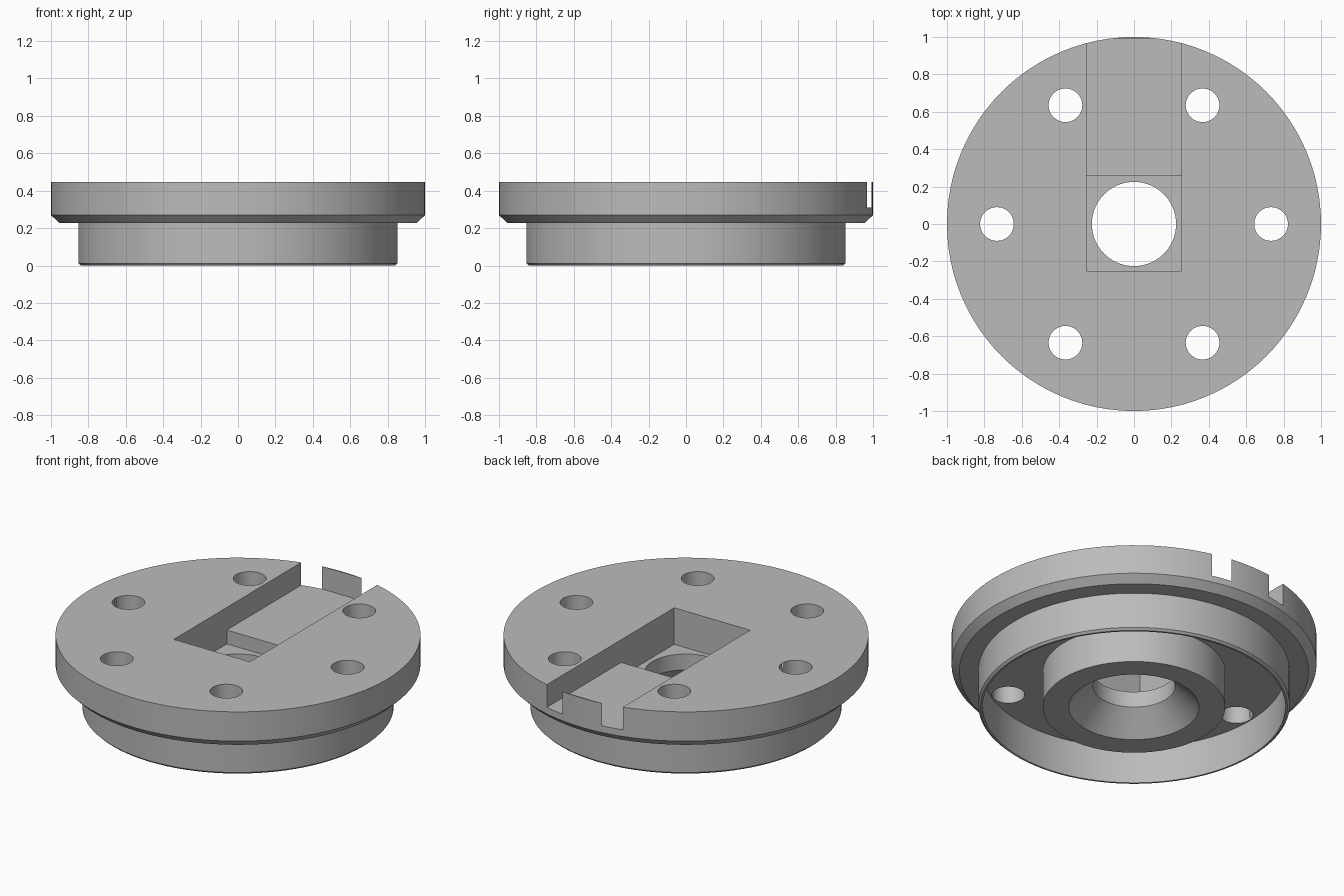
import bpy
import bmesh
from math import cos, sin, pi, radians
from mathutils import Matrix

if "Cube" in bpy.data.objects:
    bpy.data.objects.remove(bpy.data.objects["Cube"], do_unlink=True)

SEGMENTS = 96
TOP = 0.447

steel = bpy.data.materials.new("plain_grey")
steel.use_nodes = True
grey = (0.5, 0.5, 0.5, 1)
steel.diffuse_color = grey
steel.node_tree.nodes["Principled BSDF"].inputs["Base Color"].default_value = grey


def make_object(name, bm):
    bmesh.ops.recalc_face_normals(bm, faces=bm.faces)
    mesh = bpy.data.meshes.new(name)
    bm.to_mesh(mesh)
    bm.free()
    mesh.materials.append(steel)
    obj = bpy.data.objects.new(name, mesh)
    bpy.context.collection.objects.link(obj)
    return obj


def lathe(name, profile):
    """Revolve a closed (radius, height) outline around z."""
    bm = bmesh.new()
    rings = []
    for i in range(SEGMENTS):
        a = 2 * pi * i / SEGMENTS
        rings.append([bm.verts.new((r * cos(a), r * sin(a), z)) for r, z in profile])
    count = len(profile)
    for i, ring in enumerate(rings):
        after = rings[(i + 1) % SEGMENTS]
        for j in range(count):
            k = (j + 1) % count
            bm.faces.new((ring[j], after[j], after[k], ring[k]))
    return make_object(name, bm)


def box_cutter(name, low, high):
    bm = bmesh.new()
    centre = [(a + b) / 2 for a, b in zip(low, high)]
    size = [b - a for a, b in zip(low, high)]
    bmesh.ops.create_cube(bm, size=1, matrix=Matrix.Translation(centre) @ Matrix.Diagonal((*size, 1)))
    return make_object(name, bm)


def hole_cutter(name, x, y, radius):
    bm = bmesh.new()
    bmesh.ops.create_cone(bm, cap_ends=True, segments=48, radius1=radius, radius2=radius,
                          depth=2, matrix=Matrix.Translation((x, y, 0)))
    return make_object(name, bm)


# Flange, hollow skirt, central boss and countersunk bore in one turned body
flange = lathe("flange_body", [
    (0.225, TOP), (1, TOP), (1, 0.27), (0.957, 0.228),
    (0.853, 0.228), (0.853, 0.012), (0.841, 0),
    (0.83, 0), (0.83, 0.222), (0.5, 0.222), (0.5, 0),
    (0.357, 0), (0.225, 0.13),
])

# Shallow keyway to the back rim, leaving a thin sliver, and the deeper square pocket
cutters = [
    box_cutter("keyway_cutter", (-0.254, -0.25, 0.31), (0.254, 0.991, 1)),
    box_cutter("pocket_cutter", (-0.254, -0.25, 0.226), (0.254, 0.256, 1)),
]

# Six bolt holes
for i in range(6):
    a = radians(60 * i)
    cutters.append(hole_cutter("bolt_hole_cutter", 0.733 * cos(a), 0.733 * sin(a), 0.09))

bpy.context.view_layer.objects.active = flange
for cutter in cutters:
    cutter.hide_render = True
    mod = flange.modifiers.new("cut", "BOOLEAN")
    mod.operation = "DIFFERENCE"
    mod.solver = "EXACT"
    mod.object = cutter
    bpy.ops.object.modifier_apply(modifier=mod.name)
    bpy.data.objects.remove(cutter, do_unlink=True)

# Smooth walls with crisp edges
bpy.ops.object.select_all(action="DESELECT")
flange.select_set(True)
bpy.ops.object.shade_smooth_by_angle(angle=radians(25))
